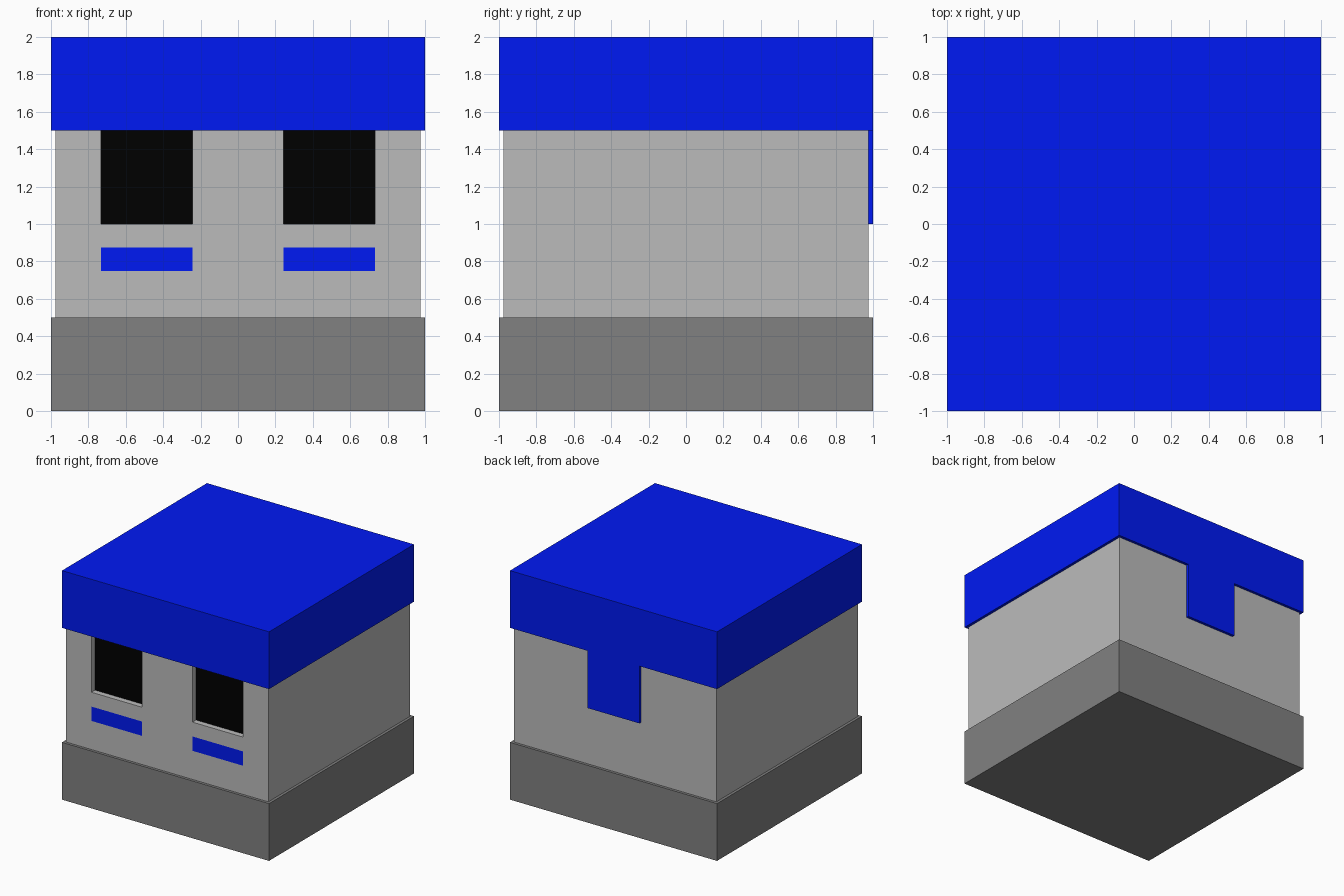
import bpy, bmesh
from mathutils import Vector

if "Cube" in bpy.data.objects:
    bpy.data.objects.remove(bpy.data.objects["Cube"])

BODY = 0.976          # half width of the walls
CELL = BODY / 4       # facade grid step


def material(name, r, g, b):
    mat = bpy.data.materials.new(name)
    mat.diffuse_color = (r, g, b, 1)
    mat.use_nodes = True
    mat.node_tree.nodes["Principled BSDF"].inputs["Base Color"].default_value = mat.diffuse_color
    return mat


blue = material("blue", 0.0, 0.01, 0.9)
black = material("black", 0.0, 0.0, 0.0)
light = material("light_grey", 0.5, 0.5, 0.5)
dark = material("dark_grey", 0.22, 0.22, 0.22)


def box(half, z0, z1):
    bm = bmesh.new()
    bmesh.ops.create_cube(bm, size=1)
    for v in bm.verts:
        v.co = (v.co.x * 2 * half, v.co.y * 2 * half, z0 + (v.co.z + 0.5) * (z1 - z0))
    return bm


def facing(bm, direction):
    bm.normal_update()
    return [f for f in bm.faces if f.normal.dot(Vector(direction)) > 0.9]


def slice_side(bm, direction, axis, values):
    """Cut only the faces looking in one direction, at coordinates along an axis."""
    for value in values:
        point = Vector()
        point[axis] = value
        normal = Vector()
        normal[axis] = 1
        geom = set(facing(bm, direction))
        geom |= {e for f in geom for e in f.edges} | {v for f in geom for v in f.verts}
        bmesh.ops.bisect_plane(bm, geom=list(geom), dist=1e-5, plane_co=point, plane_no=normal)


def push(bm, faces, offset):
    new = bmesh.ops.extrude_discrete_faces(bm, faces=faces)["faces"]
    bmesh.ops.translate(bm, vec=offset, verts=list({v for f in new for v in f.verts}))
    return new


def finish(bm, name, *mats):
    bmesh.ops.dissolve_limit(bm, angle_limit=0.01, verts=bm.verts, edges=bm.edges,
                             delimit={'MATERIAL'})
    bmesh.ops.recalc_face_normals(bm, faces=bm.faces)
    mesh = bpy.data.meshes.new(name)
    bm.to_mesh(mesh)
    bm.free()
    for mat in mats:
        mesh.materials.append(mat)
    bpy.context.collection.objects.link(bpy.data.objects.new(name, mesh))


# plinth
finish(box(1, 0, 0.5), "base", dark)

# walls with recessed windows and flush stripes below them
bm = box(BODY, 0.5, 1.5)
front = (0, -1, 0)
slice_side(bm, front, 0, [-3 * CELL, -CELL, CELL, 3 * CELL])
slice_side(bm, front, 2, [0.75, 0.875, 1.0])
columns = [f for f in facing(bm, front)
           if CELL < abs(f.calc_center_median().x) < 3 * CELL]
for f in columns:
    if 0.75 < f.calc_center_median().z < 0.875:
        f.material_index = 1
windows = [f for f in columns if f.calc_center_median().z > 1.0]
for f in push(bm, windows, (0, 0.049, 0)):
    f.material_index = 2
finish(bm, "walls", light, blue, black)

# roof slab with a tab hanging down the back wall
bm = box(1, 1.5, 2)
down = (0, 0, -1)
slice_side(bm, down, 0, [-0.25, 0.25])
slice_side(bm, down, 1, [BODY])
tab = [f for f in facing(bm, down)
       if abs(f.calc_center_median().x) < 0.25 and f.calc_center_median().y > BODY]
push(bm, tab, (0, 0, -0.5))
finish(bm, "roof", blue)
